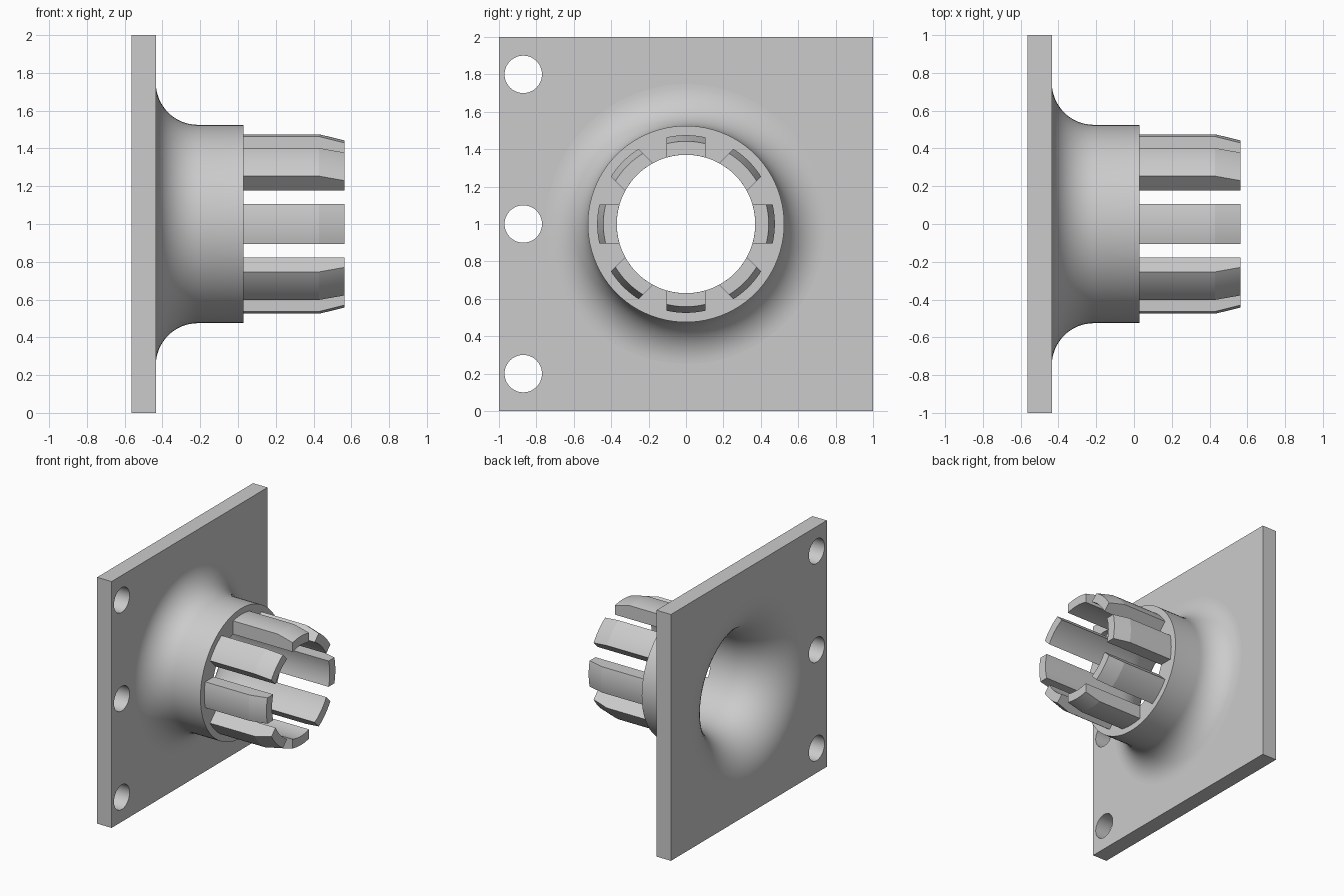
import bpy, bmesh
from math import sin, cos, pi, asin

cube = bpy.data.objects.get("Cube")
if cube:
    bpy.data.objects.remove(cube, do_unlink=True)

BACK, FRONT, COLLAR_END, TIP = -0.565, -0.435, 0.03, 0.565
BORE, OUTER, FLARE = 0.37, 0.525, 0.748
AXIS_Z = 1.0

grey = bpy.data.materials.new("plain grey")
grey.use_nodes = True
grey.diffuse_color = (0.6, 0.6, 0.6, 1)
grey.node_tree.nodes["Principled BSDF"].inputs["Base Color"].default_value = (0.6, 0.6, 0.6, 1)


def ring(bm, x, radius, y=0.0, z=0.0, n=96, phase=0.0):
    return [bm.verts.new((x, y + radius * cos(2 * pi * i / n + phase),
                          z + radius * sin(2 * pi * i / n + phase))) for i in range(n)]


def connect(bm, a, b):
    n = len(a)
    for i in range(n):
        j = (i + 1) % n
        bm.faces.new((a[i], a[j], b[j], b[i]))


def loop_edges(bm, loop):
    return [bm.edges.get((loop[i - 1], loop[i])) for i in range(len(loop))]


def finish(bm, name):
    bmesh.ops.recalc_face_normals(bm, faces=bm.faces)
    mesh = bpy.data.meshes.new(name)
    bm.to_mesh(mesh)
    bm.free()
    mesh.materials.append(grey)
    obj = bpy.data.objects.new(name, mesh)
    obj.location.z = AXIS_Z
    bpy.context.collection.objects.link(obj)
    bpy.ops.object.select_all(action='DESELECT')
    obj.select_set(True)
    bpy.context.view_layer.objects.active = obj
    bpy.ops.object.shade_smooth_by_angle(angle=pi / 6)
    # Keep the flat plate and end faces truly flat
    for p in mesh.polygons:
        if abs(p.normal.x) > 0.9999:
            p.use_smooth = False
    return obj


# Flange plate with three bolt holes and a flared hollow collar
bm = bmesh.new()
back_loops, front_loops = [], []
outlines = [(2 ** 0.5, 0, 0, 4, pi / 4)]
outlines += [(0.1, -0.87, z, 48, 0) for z in (-0.8, 0, 0.8)]
for r, y, z, n, phase in outlines:
    a = ring(bm, BACK, r, y, z, n, phase)
    b = ring(bm, FRONT, r, y, z, n, phase)
    connect(bm, a, b)
    back_loops.append(a)
    front_loops.append(b)

STEPS = 16
arc = [pi / 2 * i / STEPS for i in range(STEPS + 1)]
r_in, r_out = FLARE - BORE, FLARE - OUTER
profile = [(BACK + r_in * (1 - cos(t)), FLARE - r_in * sin(t)) for t in arc]
profile += [(COLLAR_END, BORE), (COLLAR_END, OUTER)]
profile += [(FRONT + r_out * (1 - cos(t)), FLARE - r_out * sin(t)) for t in reversed(arc)]
rings = [ring(bm, x, r) for x, r in profile]
for a, b in zip(rings, rings[1:]):
    connect(bm, a, b)
back_loops.append(rings[0])
front_loops.append(rings[-1])

for loops, nx in ((back_loops, -1), (front_loops, 1)):
    edges = [e for loop in loops for e in loop_edges(bm, loop)]
    bmesh.ops.triangle_fill(bm, edges=edges, use_beauty=True, normal=(nx, 0, 0))
finish(bm, "flange_with_collar")

# One snap finger: parallel sides, curved faces, chamfered tip
HALF, ARC = 0.105, 10


def arc_points(r):
    a = asin(HALF / r)
    return [(r * sin(t), r * cos(t)) for t in (-a + 2 * a * i / ARC for i in range(ARC + 1))]


bm = bmesh.new()
sections = []
for x, r in ((COLLAR_END, 0.475), (0.43, 0.475), (TIP, 0.442)):
    outline = arc_points(r) + arc_points(BORE)[::-1]
    sections.append([bm.verts.new((x, y, z)) for y, z in outline])
for a, b in zip(sections, sections[1:]):
    connect(bm, a, b)
tip = sections[-1]
for i in range(ARC):
    bm.faces.new((tip[i], tip[i + 1], tip[-2 - i], tip[-1 - i]))
finger = finish(bm, "snap_finger_1")
# The chamfer crease stays crisp
mesh = finger.data
for e in mesh.edges:
    if all(abs(mesh.vertices[v].co.x - 0.43) < 1e-4 for v in e.vertices):
        e.use_edge_sharp = True

# Repeat the finger around the collar
for k in range(1, 8):
    copy = bpy.data.objects.new("snap_finger_%d" % (k + 1), mesh)
    copy.location = finger.location
    copy.rotation_euler.x = k * pi / 4
    bpy.context.collection.objects.link(copy)
